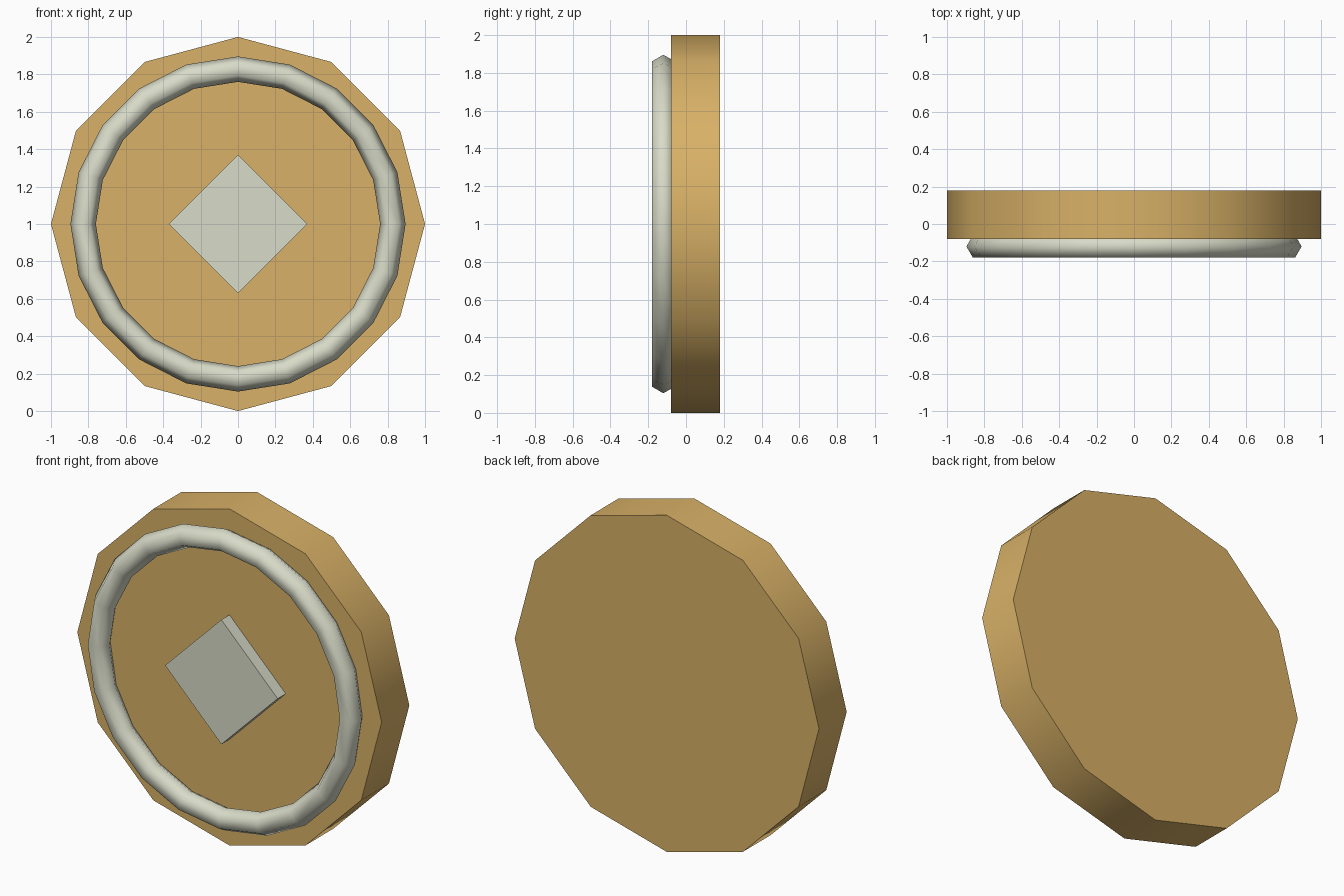
import bpy, bmesh, math
from mathutils import Matrix

if "Cube" in bpy.data.objects:
    bpy.data.objects.remove(bpy.data.objects["Cube"])


def material(name, rgb):
    m = bpy.data.materials.new(name)
    m.diffuse_color = (*rgb, 1)
    m.use_nodes = True
    m.node_tree.nodes["Principled BSDF"].inputs["Base Color"].default_value = m.diffuse_color
    return m


gold = material("warm_gold", (0.69, 0.44, 0.135))
silver = material("pale_silver", (0.69, 0.71, 0.58))


def finish(obj, name, mat, angle=None):
    obj.name = name
    obj.data.materials.append(mat)
    if angle:
        bpy.ops.object.select_all(action='DESELECT')
        obj.select_set(True)
        bpy.context.view_layer.objects.active = obj
        bpy.ops.object.shade_smooth_by_angle(angle=math.radians(angle))


def prism(name, sides, radius, y_front, y_back, mat, angle=None):
    """Regular prism along y with a corner pointing to +x and +z."""
    bm = bmesh.new()
    bmesh.ops.create_cone(bm, cap_ends=True, segments=sides, radius1=radius,
                          radius2=radius, depth=y_back - y_front)
    # turn the axis to y and lift the centre to z = 1
    bm.transform(Matrix.Translation((0, (y_front + y_back) / 2, 1))
                 @ Matrix.Rotation(math.pi / 2, 4, 'X'))
    mesh = bpy.data.meshes.new(name)
    bm.to_mesh(mesh)
    bm.free()
    obj = bpy.data.objects.new(name, mesh)
    bpy.context.collection.objects.link(obj)
    finish(obj, name, mat, angle)


# Twelve-sided disc with a smooth rim
prism("coin_disc", 12, 1.0, -0.08, 0.18, gold, 45)

# Raised diamond in the middle of the front
prism("centre_diamond", 4, 0.37, -0.156, -0.07, silver)

# Raised ring half sunk into the front
bpy.ops.mesh.primitive_torus_add(major_segments=20, minor_segments=6,
                                 major_radius=0.828, minor_radius=0.068,
                                 location=(0, -0.12, 1),
                                 rotation=(math.pi / 2, 0, 0))
finish(bpy.context.object, "front_ring", silver, 80)
